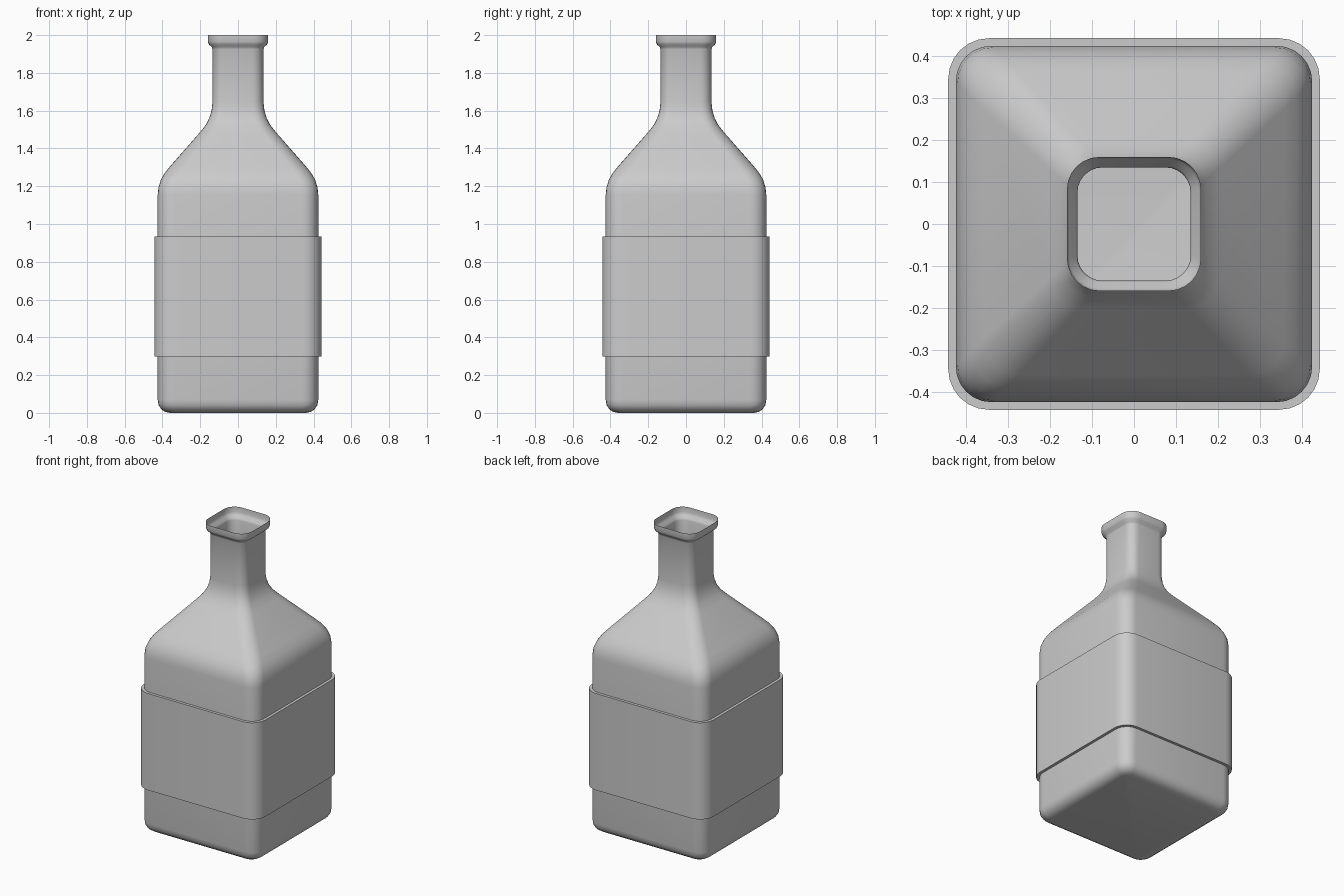
import bpy, bmesh, math

if "Cube" in bpy.data.objects:
    bpy.data.objects.remove(bpy.data.objects["Cube"])


def rounded_square(half, radius, z, segments=6):
    pts = []
    c = half - radius
    for k, (sx, sy) in enumerate([(1, 1), (-1, 1), (-1, -1), (1, -1)]):
        for i in range(segments + 1):
            a = math.pi / 2 * (k + i / segments)
            pts.append((sx * c + radius * math.cos(a), sy * c + radius * math.sin(a), z))
    return pts


def loft(name, profile, cap_bottom=False):
    bm = bmesh.new()
    rings = [[bm.verts.new(p) for p in rounded_square(h, r, z)] for h, r, z in profile]
    for a, b in zip(rings, rings[1:]):
        n = len(a)
        for i in range(n):
            j = (i + 1) % n
            bm.faces.new((a[i], a[j], b[j], b[i]))
    if cap_bottom:
        bm.faces.new(rings[0][::-1])
    mesh = bpy.data.meshes.new(name)
    bm.to_mesh(mesh)
    bm.free()
    obj = bpy.data.objects.new(name, mesh)
    bpy.context.collection.objects.link(obj)
    bpy.ops.object.select_all(action='DESELECT')
    obj.select_set(True)
    bpy.context.view_layer.objects.active = obj
    bpy.ops.object.shade_smooth_by_angle(angle=math.radians(40))
    return obj


# Bottle: thin open shell, entries are (half width, corner radius, z)
loft("bottle", [
    (0.360, 0.040, 0.000), (0.385, 0.055, 0.005), (0.406, 0.070, 0.019),
    (0.420, 0.080, 0.040), (0.425, 0.085, 0.068),
    (0.425, 0.085, 1.155), (0.421, 0.085, 1.195), (0.408, 0.085, 1.235),
    (0.388, 0.085, 1.270), (0.360, 0.085, 1.305),
    (0.200, 0.070, 1.487), (0.172, 0.067, 1.522), (0.152, 0.064, 1.560),
    (0.140, 0.061, 1.600), (0.135, 0.060, 1.645),
    (0.135, 0.060, 1.925), (0.139, 0.062, 1.937), (0.154, 0.073, 1.950),
    (0.160, 0.078, 1.965), (0.160, 0.078, 2.000),
], cap_bottom=True)

# Label sleeve wrapped around the body, with narrow top and bottom ledges
loft("label_sleeve", [
    (0.424, 0.084, 0.298), (0.443, 0.097, 0.298),
    (0.443, 0.097, 0.935), (0.424, 0.084, 0.935),
])
